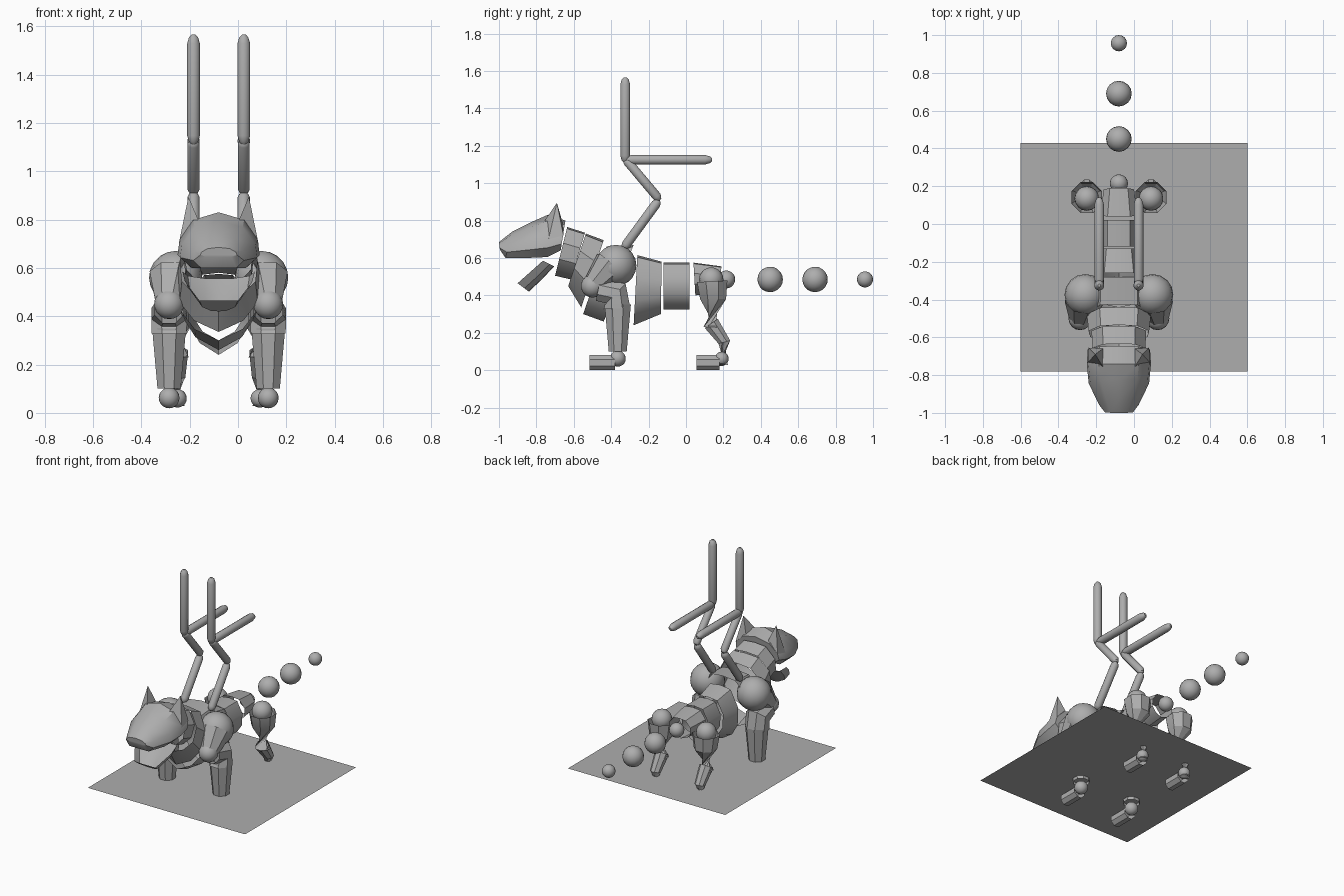
import bpy, bmesh, math
from mathutils import Vector

if "Cube" in bpy.data.objects:
    bpy.data.objects.remove(bpy.data.objects["Cube"])

CX = -0.08  # centre line of the animal
grey = bpy.data.materials.new("plain_grey")
grey.diffuse_color = (0.42, 0.42, 0.42, 1)
grey.use_nodes = True
grey.node_tree.nodes["Principled BSDF"].inputs["Base Color"].default_value = grey.diffuse_color


def finish(bm, name):
    bmesh.ops.recalc_face_normals(bm, faces=bm.faces)
    mesh = bpy.data.meshes.new(name)
    bm.to_mesh(mesh)
    bm.free()
    mesh.materials.append(grey)
    ob = bpy.data.objects.new(name, mesh)
    bpy.context.collection.objects.link(ob)
    bpy.ops.object.select_all(action='DESELECT')
    ob.select_set(True)
    bpy.context.view_layer.objects.active = ob
    bpy.ops.object.shade_smooth_by_angle(angle=math.radians(32))
    return ob


def loft(name, loops, closed=True, cap_start=False, cap_end=False):
    """Skin a list of point loops."""
    bm = bmesh.new()
    rows = [[bm.verts.new(p) for p in loop] for loop in loops]
    n = len(rows[0])
    for a, b in zip(rows, rows[1:]):
        for i in range(n if closed else n - 1):
            j = (i + 1) % n
            bm.faces.new((a[i], a[j], b[j], b[i]))
    if cap_start:
        bm.faces.new(rows[0])
    if cap_end:
        bm.faces.new(rows[-1])
    return finish(bm, name)


def tube(name, x, path, sides=8, caps=False):
    """Round tube; path holds (x offset, y, z, radius)."""
    pts = [Vector((x + p[0], p[1], p[2])) for p in path]
    loops = []
    for i, p in enumerate(pts):
        d = pts[min(i + 1, len(pts) - 1)] - pts[max(i - 1, 0)]
        q = d.to_track_quat('Z', 'X')
        r = path[i][3]
        angles = [2 * math.pi * (k + 0.5) / sides for k in range(sides)]
        loops.append([p + q @ Vector((r * math.cos(a), r * math.sin(a), 0)) for a in angles])
    return loft(name, loops, True, caps, caps)


def ball(name, x, y, z, r):
    bm = bmesh.new()
    bmesh.ops.create_uvsphere(bm, u_segments=16, v_segments=10, radius=r)
    bmesh.ops.translate(bm, verts=bm.verts, vec=(x, y, z))
    return finish(bm, name)


def section(top, bottom, half, shape):
    """Symmetric cross-section between a top and a bottom (y, z) point."""
    full = shape + [(-u, t) for u, t in reversed(shape) if u > 0]
    return [(CX + u * half, top[0] + (bottom[0] - top[0]) * t,
             top[1] + (bottom[1] - top[1]) * t) for u, t in full]


BODY = [(0.0, 0.0), (0.6, 0.03), (1.0, 0.33), (0.95, 0.66), (0.6, 0.87), (0.0, 1.0)]
SKULL = [(0.0, 0.0), (0.62, 0.14), (0.95, 0.5), (1.0, 0.78), (0.7, 1.0), (0.0, 1.0)]

# Open body rings: name, front top, front bottom, half width, back top, back bottom, half width
rings = [
    ("front_neck_ring", (-.635, .765), (-.70, .505), .14, (-.54, .735), (-.615, .485), .145),
    ("rear_neck_ring", (-.535, .73), (-.63, .45), .16, (-.44, .695), (-.56, .335), .17),
    ("chest_ring", (-.425, .66), (-.55, .30), .165, (-.28, .67), (-.44, .26), .16),
    ("rib_ring", (-.26, .615), (-.28, .24), .13, (-.13, .58), (-.135, .30), .11),
    ("belly_ring", (-.12, .575), (-.12, .325), .10, (.02, .575), (.02, .325), .10),
    ("hip_ring", (.04, .575), (.05, .40), .10, (.19, .555), (.17, .41), .08),
]
for name, ft, fb, fw, bt, bb, bw in rings:
    loft(name, [section(ft, fb, fw, BODY), section(bt, bb, bw, BODY)])

# Head, from nose to back of skull
head = [((-1.0, .685), (-.995, .645), .075), ((-.93, .74), (-.965, .60), .105),
        ((-.82, .795), (-.85, .60), .16), ((-.74, .83), (-.74, .605), .17),
        ((-.645, .80), (-.67, .64), .165)]
loft("head", [section(t, b, w, SKULL) for t, b, w in head], True, True, True)

# Lower jaw, an open trough
JAW = [(-1.0, 0.0), (-0.85, 0.6), (-0.4, 0.95), (0.0, 1.0), (0.4, 0.95), (0.85, 0.6), (1.0, 0.0)]
jaw = []
for top, bottom, half in (((-.765, .585), (-.705, .555), .15),
                          ((-.81, .545), (-.77, .485), .14),
                          ((-.90, .465), (-.84, .42), .08)):
    jaw.append([(CX + u * half, top[0] + (bottom[0] - top[0]) * t,
                 top[1] + (bottom[1] - top[1]) * t) for u, t in JAW])
loft("lower_jaw", jaw, closed=False, cap_end=True)

# Tail beads
for i, (y, r) in enumerate(((.215, .048), (.45, .068), (.69, .068), (.957, .043))):
    ball(f"tail_bead_{i + 1}", CX, y, .485, r)

for side, tag in ((-1, "left"), (1, "right")):
    # Ear
    bm = bmesh.new()
    tip = bm.verts.new((CX + side * .125, -.69, .895))
    base = [bm.verts.new((CX + side * u, y, z)) for u, y, z in
            ((.085, -.755, .80), (.165, -.735, .70), (.16, -.655, .72), (.085, -.66, .79))]
    bm.faces.new(base)
    for i in range(4):
        bm.faces.new((base[i], base[(i + 1) % 4], tip))
    finish(bm, tag + "_ear")

    # Front leg
    x = CX + side * .205
    ball(tag + "_shoulder", CX + side * .178, -.375, .56, .11)
    tube(tag + "_upper_arm", x, [(-side * .015, -.40, .56, .10), (0, -.49, .46, .062)])
    ball(tag + "_elbow", x, -.50, .45, .062)
    tube(tag + "_forearm", x, [(0, -.47, .43, .065), (0, -.375, .41, .08), (0, -.37, .33, .078)])
    tube(tag + "_front_shin", x, [(0, -.365, .35, .076), (0, -.365, .10, .052)])
    ball(tag + "_front_ankle", x, -.365, .062, .043)
    tube(tag + "_front_paw", x, [(0, -.515, .04, .0433), (0, -.38, .04, .0433)])

    # Hind leg
    x = CX + side * .17
    ball(tag + "_hip_joint", x, .135, .485, .065)
    tube(tag + "_thigh", x, [(0, .14, .475, .088), (0, .145, .38, .075), (0, .14, .23, .05)])
    tube(tag + "_hind_shin", x, [(0, .135, .25, .046), (0, .205, .15, .035), (0, .195, .03, .032)])
    ball(tag + "_hind_ankle", x, .19, .06, .038)
    tube(tag + "_hind_paw", x, [(0, .055, .04, .0433), (0, .18, .04, .0433)])

    # Jointed rods on the back
    x = CX + side * .104
    for name, a, b, r in (("lower_rod", (-.335, .65), (-.145, .91), .026),
                          ("middle_rod", (-.145, .905), (-.33, 1.125), .025),
                          ("upright_rod", (-.325, 1.11), (-.325, 1.565), .027),
                          ("level_rod", (-.33, 1.125), (.14, 1.125), .026)):
        path = []
        for t, k in ((0, .3), (.025, .72), (.08, 1), (.92, 1), (.975, .72), (1, .3)):
            bow = .02 * math.sin(math.pi * t) if name == "middle_rod" else 0
            path.append((0, a[0] + (b[0] - a[0]) * t + bow, a[1] + (b[1] - a[1]) * t + bow, r * k))
        tube(tag + "_" + name, x, path, 12, True)

# Flat square sheet
loft("base_sheet", [[(-.6, -.78, .12), (.6, -.78, .12)], [(-.6, .43, .12), (.6, .43, .12)]], closed=False)
